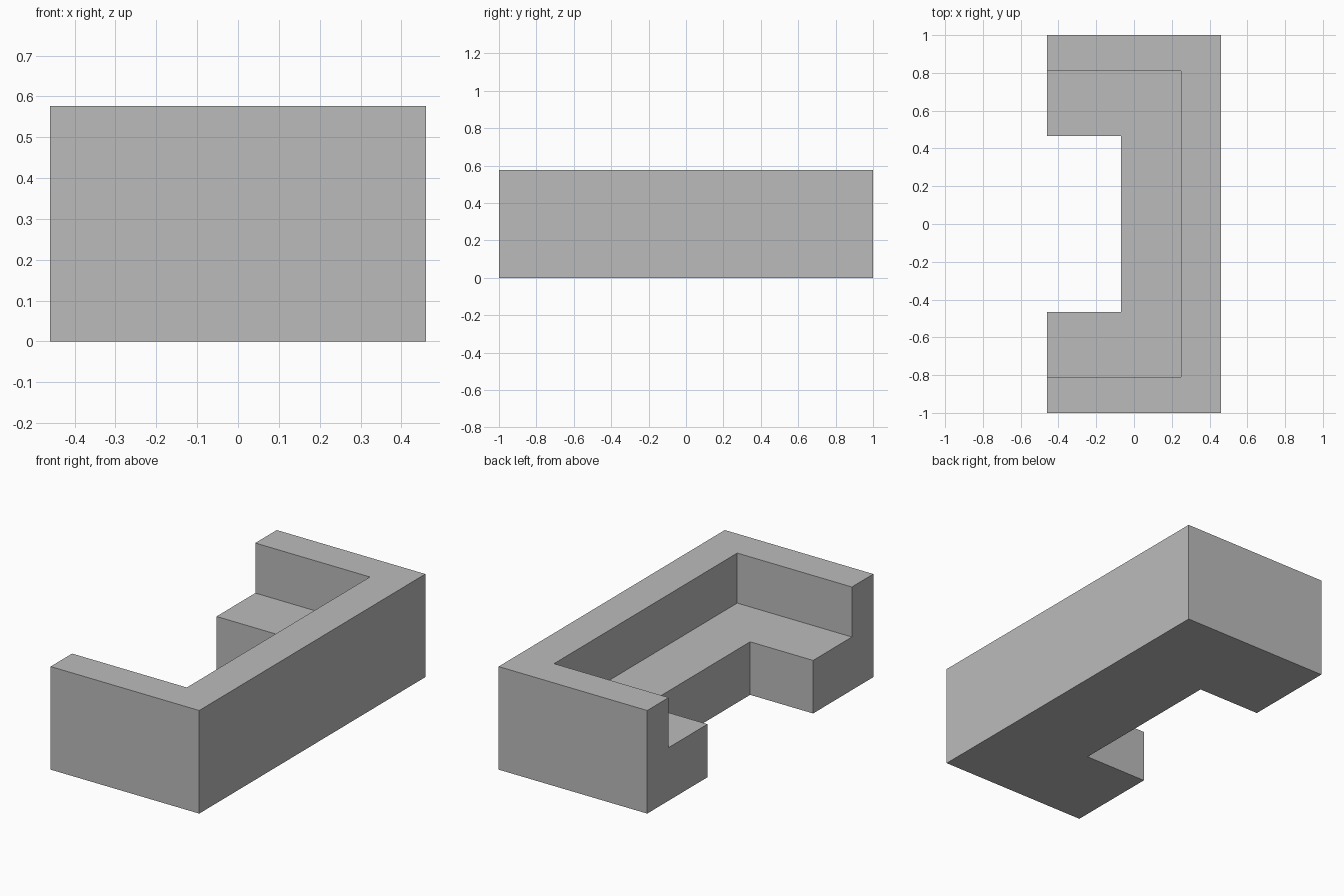
import bpy

# Remove the default cube
if "Cube" in bpy.data.objects:
    bpy.data.objects.remove(bpy.data.objects["Cube"])

# Overall half sizes and heights
HALF_X, HALF_Y, TOP = 0.46, 1.0, 0.577
SEAT_Z = 0.297
BACK_X, ARM_Y = 0.25, 0.81       # inner faces of backrest and arms
NOTCH_X, NOTCH_Y = -0.07, 0.467  # open front between the seat ends

grey = bpy.data.materials.new("grey upholstery")
grey.use_nodes = True
colour = (0.5, 0.5, 0.5, 1)
grey.diffuse_color = colour
grey.node_tree.nodes["Principled BSDF"].inputs["Base Color"].default_value = colour


def box(name, low, high):
    """Box between two corners, with its size baked into the mesh."""
    bpy.ops.mesh.primitive_cube_add(size=1)
    obj = bpy.context.object
    obj.name = name
    for v in obj.data.vertices:
        v.co = [(a + b) / 2 + c * (b - a) for a, b, c in zip(low, high, v.co)]
    obj.data.materials.append(grey)
    return obj


def carve(body, low, high):
    """Cut a box-shaped space out of the body."""
    cutter = box("cutter", low, high)
    cutter.hide_render = True
    mod = body.modifiers.new("carve", "BOOLEAN")
    mod.operation, mod.solver, mod.object = "DIFFERENCE", "EXACT", cutter
    bpy.context.view_layer.objects.active = body
    bpy.ops.object.modifier_apply(modifier=mod.name)
    bpy.data.objects.remove(cutter)


# Solid sofa block
sofa = box("sofa_body", (-HALF_X, -HALF_Y, 0), (HALF_X, HALF_Y, TOP))

# Sitting space inside the backrest and arms
carve(sofa, (-1, -ARM_Y, SEAT_Z), (BACK_X, ARM_Y, 1))

# Floor space between the two seat ends
carve(sofa, (-1, -NOTCH_Y, -1), (NOTCH_X, NOTCH_Y, 1))
